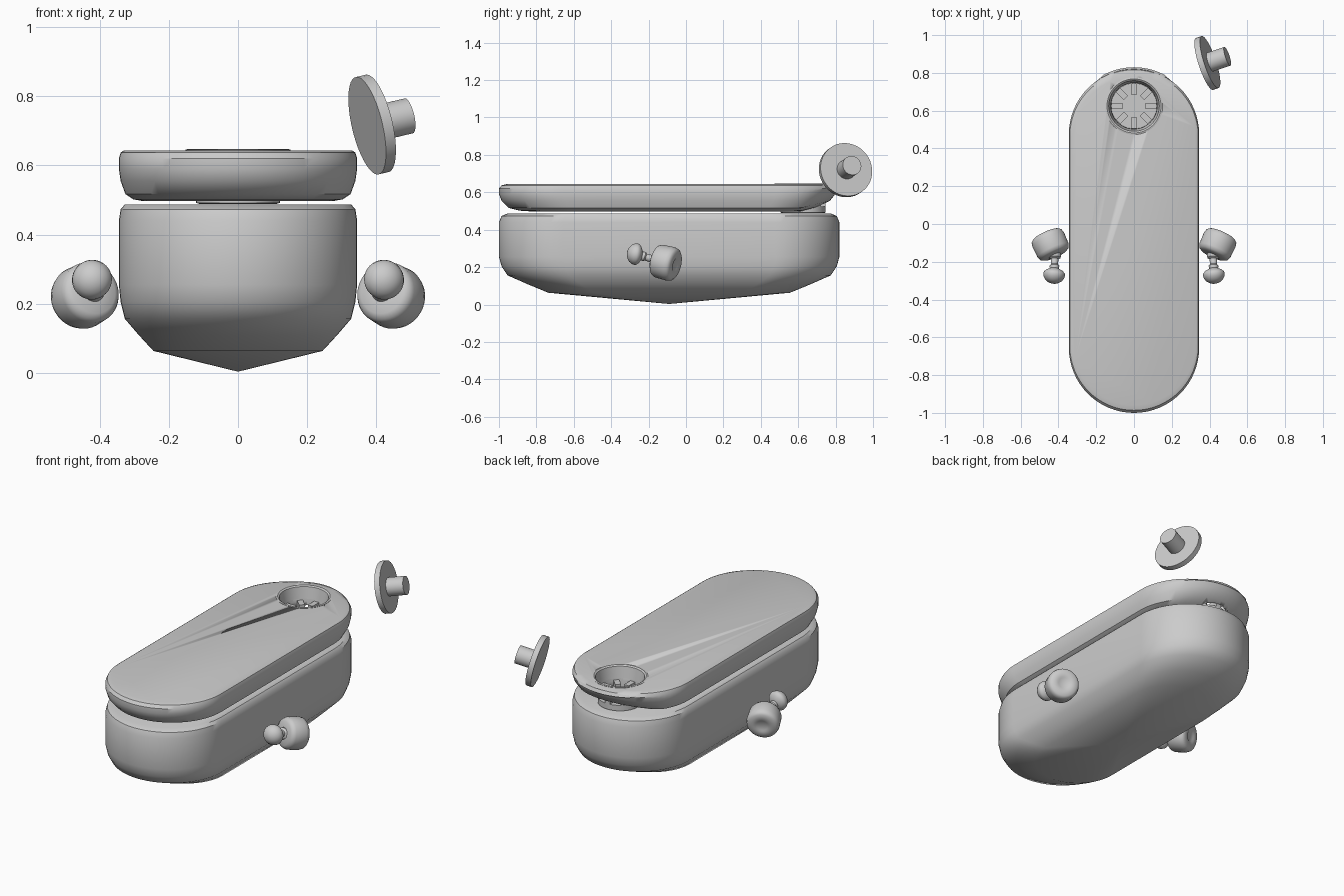
import bpy, bmesh, math
from mathutils import Vector, Matrix

if "Cube" in bpy.data.objects:
    bpy.data.objects.remove(bpy.data.objects["Cube"])

CY = -0.09  # centre of the capsule outline


def finish(name, bm, angle=35):
    bmesh.ops.recalc_face_normals(bm, faces=bm.faces[:])
    me = bpy.data.meshes.new(name)
    bm.to_mesh(me)
    bm.free()
    ob = bpy.data.objects.new(name, me)
    bpy.context.collection.objects.link(ob)
    bpy.ops.object.select_all(action='DESELECT')
    ob.select_set(True)
    bpy.context.view_layer.objects.active = ob
    bpy.ops.object.shade_smooth_by_angle(angle=math.radians(angle))
    return ob


def stadium(scale, z, r=0.345, half=0.565, n=32):
    pts = []
    for side in (1, -1):
        for i in range(n + 1):
            a = math.pi * i / n
            pts.append(Vector((side * r * math.cos(a) * scale,
                               CY + side * (half + r * math.sin(a)) * scale, z)))
    return pts


def loft(levels, apex=None):
    bm = bmesh.new()
    rings = [[bm.verts.new(p) for p in stadium(s, z)] for s, z in levels]
    n = len(rings[0])
    for a, b in zip(rings, rings[1:]):
        for i in range(n):
            j = (i + 1) % n
            bm.faces.new((a[i], a[j], b[j], b[i]))
    bm.faces.new(rings[-1])
    if apex is None:
        bm.faces.new(rings[0])
    else:
        tip = bm.verts.new(apex)
        for i in range(n):
            bm.faces.new((tip, rings[0][i], rings[0][(i + 1) % n]))
    return bm


def lathe(name, profile, origin, axis=(0, 0, 1), n=40, angle=35):
    """Revolve (radius, height) pairs around an axis through origin."""
    bm = bmesh.new()
    rings = [[bm.verts.new((r * math.cos(2 * math.pi * i / n), r * math.sin(2 * math.pi * i / n), h))
              for i in range(n)] for r, h in profile]
    for a, b in zip(rings, rings[1:]):
        for i in range(n):
            j = (i + 1) % n
            bm.faces.new((a[i], a[j], b[j], b[i]))
    bm.faces.new(rings[0])
    bm.faces.new(rings[-1])
    q = Vector(axis).normalized().to_track_quat('Z', 'Y').to_matrix().to_4x4()
    bm.transform(Matrix.Translation(origin) @ q)
    return finish(name, bm, angle)


# Body with a shallow keel underneath
finish("body", loft([(0.71, 0.063), (0.83, 0.108), (0.95, 0.156), (0.985, 0.205), (1.0, 0.255),
                     (1.0, 0.44), (0.985, 0.473), (0.95, 0.487)], apex=(0, CY, 0.003)))

# Lid, with its rear underside lifted into a lip
bm = loft([(0.8, 0.497), (0.88, 0.502), (0.945, 0.517), (0.985, 0.555), (1.0, 0.59), (1.0, 0.62),
           (0.985, 0.637), (0.955, 0.644)])
for v in bm.verts:
    if v.co.y > 0.62 and v.co.z < 0.6:
        v.co.z += 0.25 * (v.co.y - 0.62)
    elif v.co.y > 0.77 and abs(v.co.x) < 0.19:
        v.co.y += 0.01
lid = finish("lid", bm)

# Round well cut through the lid
hole = (0, 0.625, 0)
cutter = lathe("well_cutter", [(0.119, 0.45), (0.122, 0.56), (0.15, 0.70)], hole)
mod = lid.modifiers.new("well", 'BOOLEAN')
mod.operation = 'DIFFERENCE'
mod.solver = 'EXACT'
mod.object = cutter
cutter.hide_render = True
cutter.hide_viewport = True
cutter.display_type = 'WIRE'

# Raised rim and drain cup in the well
finish_profile = [(0.150, 0.640), (0.152, 0.646), (0.143, 0.648), (0.134, 0.642), (0.122, 0.575)]
bm = bmesh.new()
n = 48
rings = [[bm.verts.new((r * math.cos(2 * math.pi * i / n), hole[1] + r * math.sin(2 * math.pi * i / n), h))
          for i in range(n)] for r, h in finish_profile]
for a, b in zip(rings, rings[1:]):
    for i in range(n):
        bm.faces.new((a[i], a[(i + 1) % n], b[(i + 1) % n], b[i]))
finish("well_rim", bm)
lathe("drain_cup", [(0.11, 0.488), (0.121, 0.492), (0.121, 0.525)], hole)

# Eight radial teeth around the drain
bm = bmesh.new()
for k in range(8):
    m = (Matrix.Translation((0, hole[1], 0.545)) @ Matrix.Rotation(k * math.pi / 4, 4, 'Z')
         @ Matrix.Translation((0.09, 0, 0)) @ Matrix.Diagonal((0.06, 0.032, 0.045, 1)))
    bmesh.ops.create_cube(bm, size=1, matrix=m)
finish("drain_teeth", bm)

# Loose round plug with a stub handle
lathe("plug", [(0.145, 0), (0.145, 0.031), (0.052, 0.031), (0.052, 0.13)],
      (0.374, 0.848, 0.715), (0.926, 0.305, 0.22))

# Side knobs: barrel, stem and mushroom cap, mirrored left and right
for side, label in ((1, "right"), (-1, "left")):
    barrel_axis = Vector((0.4 * side, 0.88, -0.22)).normalized()
    centre = Vector((0.442 * side, -0.11, 0.224))
    lathe(label + "_barrel",
          [(0.03, -0.063), (0.068, -0.06), (0.083, -0.051), (0.09, -0.035), (0.092, 0.03),
           (0.087, 0.05), (0.075, 0.06), (0.04, 0.063), (0.032, 0.058)], centre, barrel_axis, angle=50)
    front = centre - barrel_axis * 0.055
    cap = Vector((0.422 * side, -0.26, 0.268))
    d = cap - front
    length = d.length
    lathe(label + "_stem",
          [(0.034, 0), (0.032, 0.02), (0.02, 0.028), (0.019, length * 0.55), (0.026, length * 0.62),
           (0.02, length)], front, d, n=24)
    lathe(label + "_cap",
          [(0.02, -0.027), (0.045, -0.014), (0.056, -0.002), (0.058, 0.008), (0.055, 0.022),
           (0.045, 0.038), (0.03, 0.049), (0.014, 0.055), (0.002, 0.056)], cap, (0.1 * side, -0.97, 0.15), angle=50)
